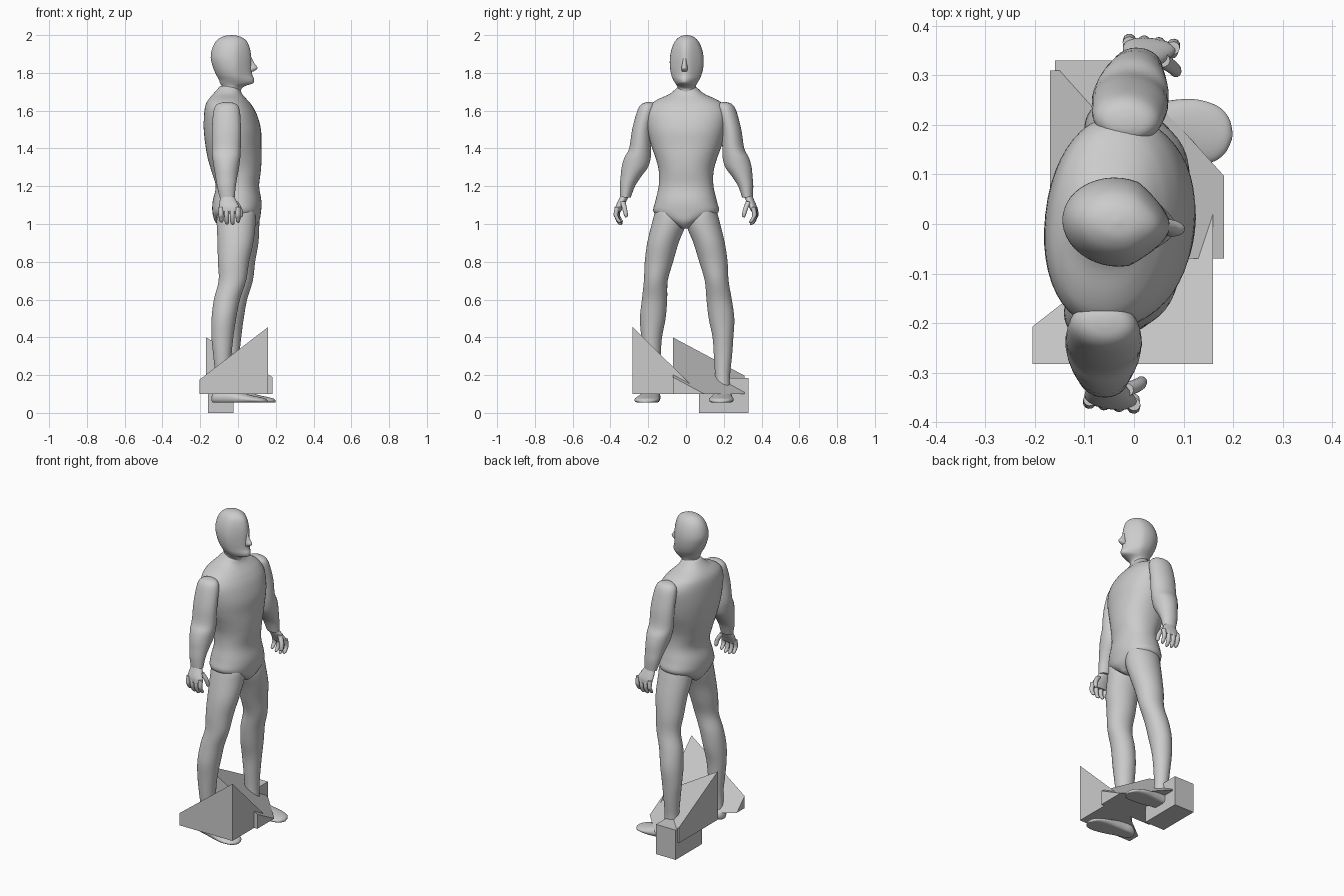
import bpy, bmesh, math
from mathutils import Matrix, Vector

TURN = Matrix.Rotation(math.radians(-6.3), 4, 'Z')  # body is turned slightly


def finish(name, bm, smooth=True):
    bmesh.ops.recalc_face_normals(bm, faces=bm.faces)
    me = bpy.data.meshes.new(name)
    bm.to_mesh(me)
    bm.free()
    ob = bpy.data.objects.new(name, me)
    bpy.context.collection.objects.link(ob)
    if smooth:
        bpy.ops.object.select_all(action='DESELECT')
        ob.select_set(True)
        bpy.context.view_layer.objects.active = ob
        bpy.ops.object.shade_smooth_by_angle(angle=math.radians(50))
    return ob


def spline(rows, steps):
    """Catmull-Rom interpolation of section rows."""
    out = []
    for i in range(len(rows) - 1):
        p = [rows[max(i - 1, 0)], rows[i], rows[i + 1], rows[min(i + 2, len(rows) - 1)]]
        for k in range(steps):
            t = k / steps
            out.append([0.5 * (2 * b + (c - a) * t + (2 * a - 5 * b + 4 * c - d) * t * t
                               + (3 * b - a - 3 * c + d) * t ** 3) for a, b, c, d in zip(*p)])
    return out + [list(rows[-1])]


def loft(name, rows, n=32, axis='z', side=1, power=2.0, steps=4, shape=None):
    """Rows are (position, centre a, centre b, radius a, radius b)."""
    bm = bmesh.new()
    rings = []
    for t, a, b, ra, rb in spline(rows, steps):
        ring = []
        for i in range(n):
            ang = math.tau * i / n
            c, s = math.cos(ang), math.sin(ang)
            u = a + max(ra, .001) * math.copysign(abs(c) ** (2 / power), c)
            v = b + max(rb, .001) * math.copysign(abs(s) ** (2 / power), s)
            co = Vector((u, v, t)) if axis == 'z' else Vector((t, u, v))
            if shape:
                co = shape(co)
            co.y *= side
            ring.append(bm.verts.new(TURN @ co))
        rings.append(ring)
    for r, q in zip(rings, rings[1:]):
        for i in range(n):
            j = (i + 1) % n
            bm.faces.new((r[i], r[j], q[j], q[i]))
    bm.faces.new(rings[0])
    bm.faces.new(rings[-1])
    return finish(name, bm)


def wedge(name, plan, heights, base):
    """Block with a flat base and a sloping top."""
    bm = bmesh.new()
    lo = [bm.verts.new((x, y, base)) for x, y in plan]
    hi = [v if h - base < 1e-4 else bm.verts.new((v.co.x, v.co.y, h))
          for v, h in zip(lo, heights)]
    bm.faces.new(lo)
    bm.faces.new(hi)
    for i in range(len(lo)):
        j = (i + 1) % len(lo)
        loop = list(dict.fromkeys((lo[i], lo[j], hi[j], hi[i])))
        if len(loop) > 2:
            bm.faces.new(loop)
    return finish(name, bm, smooth=False)


# Torso with pelvis
loft('torso', [
    (1.73, -.045, 0, .05, .045), (1.69, -.055, 0, .075, .09), (1.66, -.055, 0, .10, .155),
    (1.63, -.05, 0, .12, .195), (1.58, -.04, 0, .138, .215), (1.5, -.03, 0, .15, .207),
    (1.42, -.025, 0, .147, .188), (1.35, -.018, 0, .142, .163), (1.28, -.01, 0, .13, .145),
    (1.2, -.003, 0, .114, .145), (1.12, -.005, 0, .128, .163), (1.06, -.007, 0, .127, .17),
    (1.01, -.005, 0, .115, .085), (.975, -.005, 0, .08, .02)], n=48, power=2.2)


# Head tapers to the face
def face_taper(co):
    co.y *= 1 - .4 * min(max(co.x / .09, 0), 1)
    return co


loft('head', [
    (2.0, -.035, 0, .004, .004), (1.993, -.035, 0, .045, .033), (1.97, -.035, 0, .08, .06),
    (1.93, -.037, 0, .1, .079), (1.88, -.037, 0, .108, .089), (1.83, -.03, 0, .103, .088),
    (1.79, -.02, 0, .096, .08), (1.765, -.008, 0, .094, .07), (1.745, -.008, 0, .088, .058),
    (1.73, -.025, 0, .062, .05), (1.71, -.04, 0, .056, .05), (1.66, -.05, 0, .07, .06)],
    n=40, shape=face_taper)
loft('nose', [(1.885, .06, 0, .01, .008), (1.85, .068, 0, .02, .012),
              (1.825, .074, 0, .03, .017), (1.808, .065, 0, .018, .014)], n=16)


def flat_sole(co):
    co.z = max(co.z, .055)
    return co


for label, s in (('left', 1), ('right', -1)):
    # Arm
    loft('arm_' + label, [
        (1.645, -.037, .2, .015, .012), (1.635, -.037, .205, .05, .035),
        (1.6, -.037, .213, .07, .05), (1.5, -.035, .238, .077, .052),
        (1.4, -.035, .248, .077, .058), (1.35, -.033, .262, .074, .07),
        (1.3, -.031, .276, .067, .07), (1.25, -.029, .297, .058, .054),
        (1.2, -.027, .315, .05, .04), (1.14, -.022, .325, .04, .028)], side=s)
    # Hand with four fingers and a thumb
    loft('palm_' + label, [
        (1.155, -.022, .325, .033, .022), (1.12, -.015, .342, .045, .022),
        (1.09, -.008, .356, .053, .02), (1.065, -.006, .363, .05, .014)], n=20, side=s)
    for i in range(4):
        x, drop = -.05 + .03 * i, (.012, .002, 0, .01)[i]
        loft('finger_%d_%s' % (i + 1, label), [
            (1.09, x, .362, .013, .013), (1.05, x, .369, .013, .012),
            (1.02 + drop, x, .362, .012, .011), (1.003 + drop, x, .352, .01, .011),
            (.995 + drop, x, .348, .003, .004)], n=12, side=s)
    loft('thumb_' + label, [
        (1.12, .02, .335, .016, .014), (1.08, .044, .322, .014, .013),
        (1.045, .05, .314, .011, .01), (1.035, .05, .315, .003, .003)], n=12, side=s)
    # Leg
    loft('leg_' + label, [
        (1.1, 0, .085, .085, .065), (1.06, 0, .09, .1, .075), (1.0, 0, .092, .103, .09),
        (.9, 0, .123, .095, .083), (.8, -.008, .145, .083, .075), (.7, -.012, .162, .073, .063),
        (.6, -.04, .172, .069, .067), (.5, -.055, .183, .065, .068), (.4, -.062, .19, .058, .055),
        (.3, -.062, .19, .048, .048), (.2, -.06, .188, .042, .04), (.12, -.06, .189, .046, .042),
        (.08, -.06, .19, .05, .043)], side=s, n=36)
    # Foot
    loft('foot_' + label, [
        (-.12, .19, .075, .008, .01), (-.11, .19, .078, .03, .028), (-.08, .19, .083, .045, .04),
        (-.03, .192, .083, .05, .045), (.03, .195, .075, .058, .035), (.09, .198, .07, .066, .024),
        (.14, .198, .066, .058, .017), (.167, .198, .063, .036, .013), (.178, .198, .061, .006, .006)],
        axis='x', side=s, shape=flat_sole)

# Angular blocks around the feet
wedge('right_wedge', [(-.205, -.283), (.16, -.283), (.16, .076), (-.205, -.207)],
      [.175, .455, .1, .1], .1)
wedge('centre_wedge', [(-.17, -.07), (.182, -.07), (.182, .097), (-.01, .31), (-.17, .31)],
      [.4, .19, .1, .1, .197], .1)
wedge('rear_block', [(-.16, .07), (-.025, .07), (-.025, .33), (-.16, .33)],
      [.185] * 4, 0)
